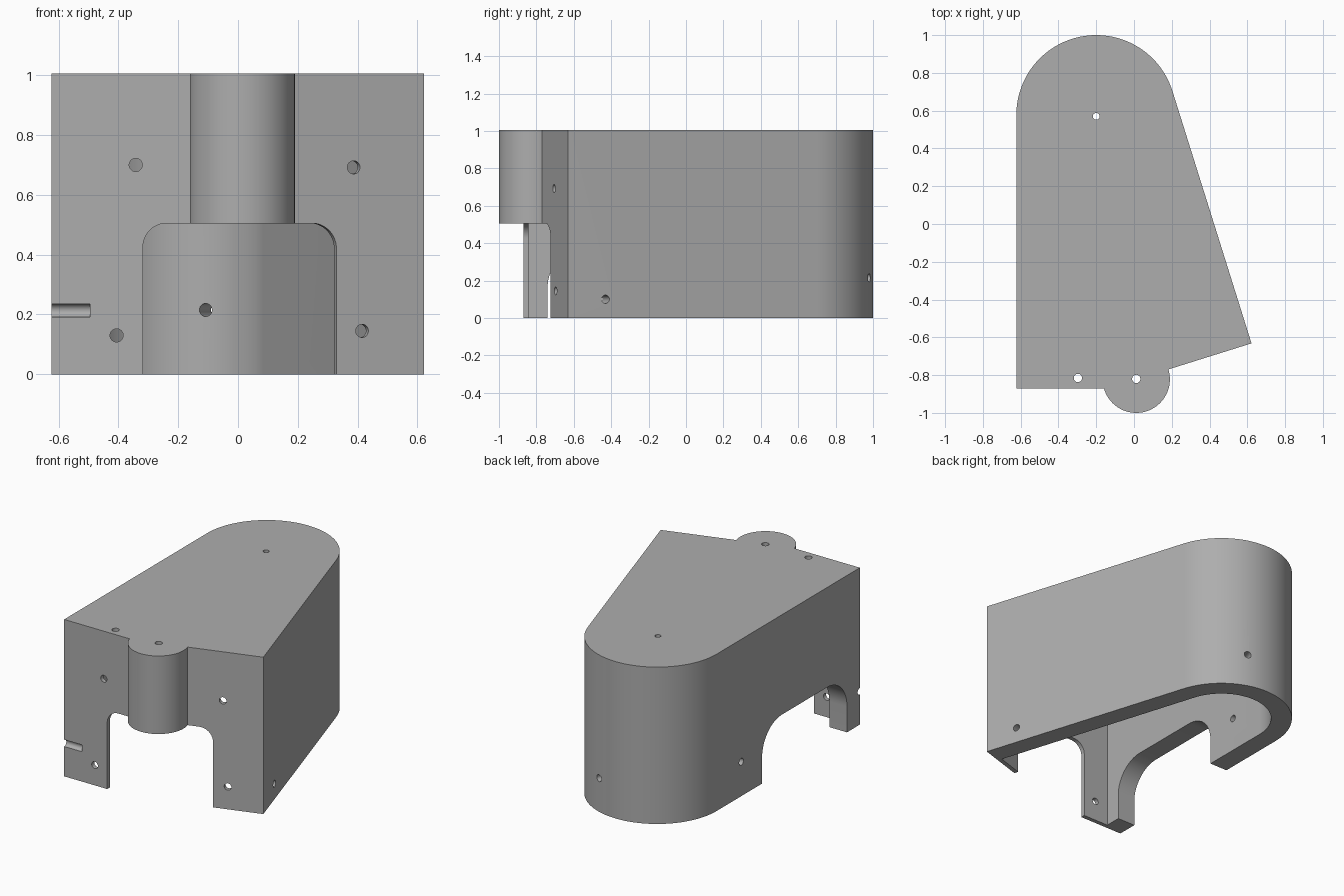
import bpy, bmesh
from math import sin, cos, pi, radians
from mathutils import Matrix, Vector

if "Cube" in bpy.data.objects:
    bpy.data.objects.remove(bpy.data.objects["Cube"])

HEIGHT = 1.005
TILT = radians(17.4)            # lean of the sloping side
CENTRE = Vector((-0.2, 0.577))  # centre of the rounded back
RADIUS = 0.423
WALL, FRONT_WALL, ROOF = 0.125, 0.027, 0.125
FRONT_Y = -0.87
OUT = Vector((cos(TILT), sin(TILT)))     # normal of the sloping side
DOWN = Vector((sin(TILT), -cos(TILT)))   # normal of the angled front
REACH = DOWN.dot(Vector((0.622, -0.632)) - CENTRE)

grey = bpy.data.materials.new("grey plastic")
grey.use_nodes = True
grey.diffuse_color = (0.42, 0.42, 0.42, 1)
grey.node_tree.nodes["Principled BSDF"].inputs["Base Color"].default_value = grey.diffuse_color


def prism(name, points, length, frame):
    """Extrude a 2D profile along its local z, then place it."""
    bm = bmesh.new()
    face = bm.faces.new([bm.verts.new((p[0], p[1], 0)) for p in points])
    new = bmesh.ops.extrude_face_region(bm, geom=[face])["geom"]
    bmesh.ops.translate(bm, vec=(0, 0, length),
                        verts=[v for v in new if isinstance(v, bmesh.types.BMVert)])
    bmesh.ops.transform(bm, matrix=frame, verts=bm.verts)
    bmesh.ops.recalc_face_normals(bm, faces=bm.faces)
    mesh = bpy.data.meshes.new(name)
    bm.to_mesh(mesh)
    bm.free()
    mesh.materials.append(grey)
    obj = bpy.data.objects.new(name, mesh)
    bpy.context.collection.objects.link(obj)
    return obj


def arc(centre, radius, start, end, steps):
    return [Vector(centre) + radius * Vector((cos(a), sin(a)))
            for a in (start + (end - start) * i / steps for i in range(steps + 1))]


def outline(wall, front):
    """Plan of the housing, moved inward by the wall thicknesses."""
    r, d, y = RADIUS - wall, REACH - front, FRONT_Y + front
    meet = (y - CENTRE.y + cos(TILT) * d) / sin(TILT)
    return arc(CENTRE, r, TILT, pi, 64) + [
        Vector((CENTRE.x - r, y)),
        CENTRE + DOWN * d + OUT * meet,
        CENTRE + DOWN * d + OUT * r]


def arch(left, right, top, r):
    """Opening with two rounded upper corners, open below."""
    return ([(left, -0.1), (right, -0.1)]
            + arc((right - r, top - r), r, 0, pi / 2, 16)
            + arc((left + r, top - r), r, pi / 2, pi, 16))


def combine(tool, operation="DIFFERENCE"):
    mod = housing.modifiers.new(tool.name, "BOOLEAN")
    mod.operation, mod.solver, mod.object = operation, "EXACT", tool
    bpy.context.view_layer.objects.active = housing
    bpy.ops.object.modifier_apply(modifier=mod.name)
    bpy.data.objects.remove(tool)


def hole(place, axis, radius=0.022, length=0.36):
    """Drill a round hole centred on a point along an axis."""
    turn = Vector(axis).to_track_quat("Z", "Y").to_matrix().to_4x4()
    frame = Matrix.Translation(place) @ turn @ Matrix.Translation((0, 0, -length / 2))
    combine(prism("drill", arc((0, 0), radius, 0, 2 * pi * 31 / 32, 31), length, frame))


def upright(place, angle, depth):
    """Frame for a standing profile that cuts a wall."""
    return (Matrix.Translation(place) @ Matrix.Rotation(angle, 4, "Z")
            @ Matrix.Rotation(pi / 2, 4, "X") @ Matrix.Translation((0, 0, -depth / 2)))


# Hollow housing, open underneath
housing = prism("housing", outline(0, 0), HEIGHT, Matrix())
combine(prism("cavity", outline(WALL, FRONT_WALL), HEIGHT - ROOF + 0.1,
              Matrix.Translation((0, 0, -0.1))))

# Front opening, across both front walls
combine(prism("front_opening", arch(-0.318, 0.2, 0.505, 0.08), 0.24,
              upright((0, -0.84, 0), 0, 0.24)))
combine(prism("angled_opening", arch(-0.5, 0, 0.505, 0.085), 0.14,
              upright((0.329, -0.723, 0), TILT, 0.14)))

# Opening in the straight side wall
combine(prism("side_opening", arch(-0.74, 0.12, 0.365, 0.2), 0.22,
              upright((-0.56, 0, 0), pi / 2, 0.22)))

# Round column above the front opening
combine(prism("column", arc((0.012, -0.822), 0.178, 0, 2 * pi * 63 / 64, 63),
              HEIGHT - 0.505, Matrix.Translation((0, 0, 0.505))), "UNION")

# Holes from the top
hole((0.012, -0.82, 0.75), (0, 0, 1), length=0.8)
hole((-0.297, -0.815, 0.95), (0, 0, 1))
hole((-0.2, 0.57, 0.95), (0, 0, 1), radius=0.018)

# Screw holes in the two front walls
for x, z in ((-0.342, 0.70), (-0.406, 0.13)):
    hole((x, FRONT_Y, z), (0, 1, 0), length=0.12)
for x, z in ((0.387, 0.692), (0.415, 0.145)):
    y = -0.632 + (x - 0.622) * sin(TILT) / cos(TILT)
    hole((x, y, z), (DOWN.x, DOWN.y, 0), length=0.12)

# Holes in the side walls and the rounded back
hole((-0.6, 0.33, 0.22), (1, 0, 0))
hole((0.56, -0.43, 0.1), (OUT.x, OUT.y, 0))
back = Vector((cos(radians(72)), sin(radians(72))))
spot = CENTRE + back * RADIUS
hole((spot.x, spot.y, 0.215), (back.x, back.y, 0))

# Round groove at the front corner
hole((-0.6, FRONT_Y, 0.213), (1, 0, 0), length=0.21)

# Smooth curves with crisp edges
bpy.ops.object.select_all(action="DESELECT")
housing.select_set(True)
bpy.context.view_layer.objects.active = housing
bpy.ops.object.shade_smooth_by_angle(angle=radians(30))
